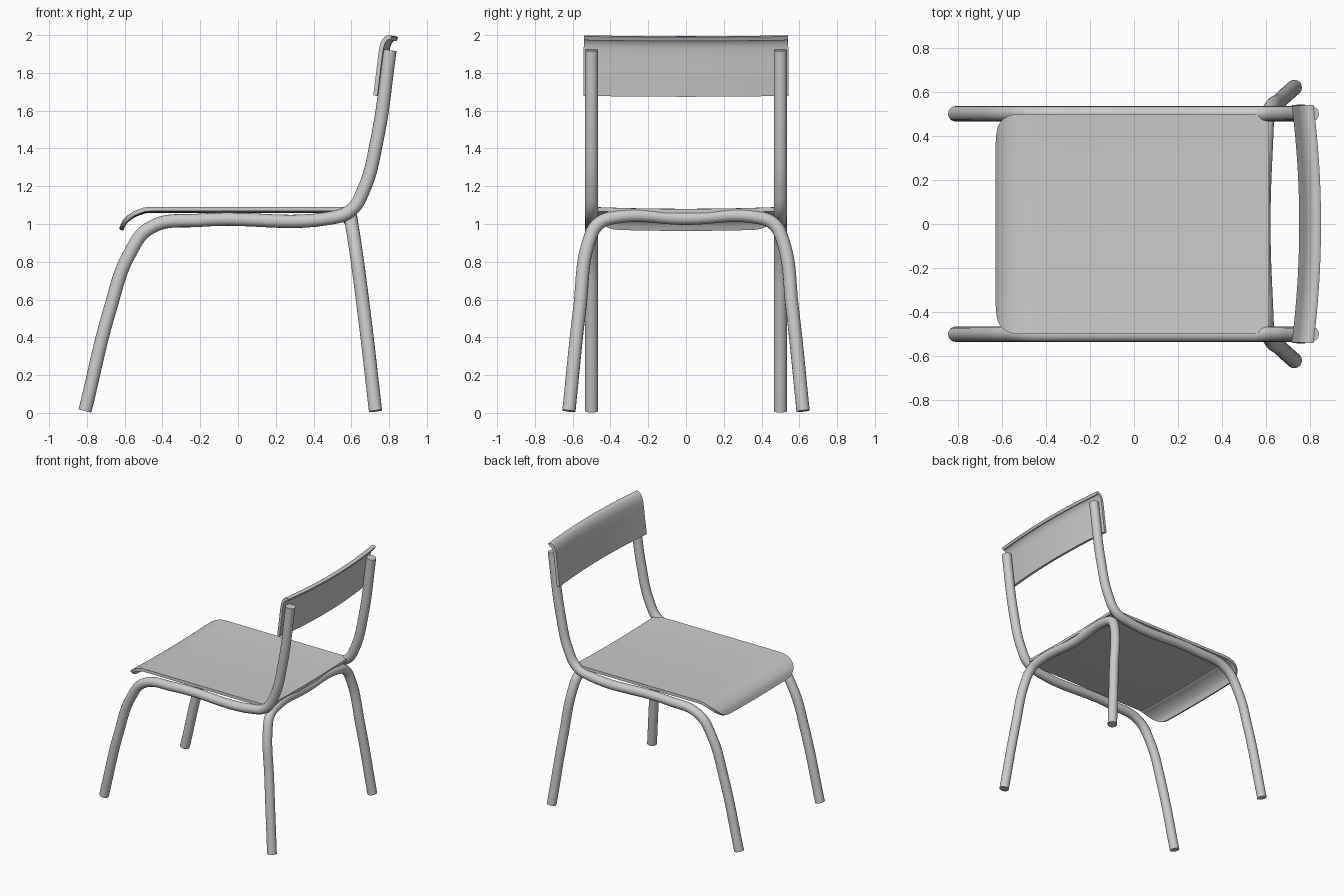
import bpy, bmesh, math

if "Cube" in bpy.data.objects:
    bpy.data.objects.remove(bpy.data.objects["Cube"])

TUBE_R = 0.035


def finish(ob):
    """Bake curve or modifiers to a mesh and smooth it, keeping rims sharp."""
    bpy.ops.object.select_all(action='DESELECT')
    ob.select_set(True)
    bpy.context.view_layer.objects.active = ob
    bpy.ops.object.convert(target='MESH')
    bpy.ops.object.shade_smooth_by_angle(angle=math.radians(40))


def tube(name, points):
    """Round capped tube through the given points."""
    cu = bpy.data.curves.new(name, 'CURVE')
    cu.dimensions = '3D'
    cu.bevel_depth = TUBE_R
    cu.bevel_resolution = 6
    cu.use_fill_caps = True
    cu.resolution_u = 10
    sp = cu.splines.new('BEZIER')
    sp.bezier_points.add(len(points) - 1)
    for bp, p in zip(sp.bezier_points, points):
        bp.co = p
        bp.handle_left_type = bp.handle_right_type = 'AUTO'
    ob = bpy.data.objects.new(name, cu)
    bpy.context.collection.objects.link(ob)
    finish(ob)


def smooth_profile(pts, n=6):
    """Catmull-Rom interpolation of an (x, z) profile."""
    out = []
    ext = [pts[0]] + pts + [pts[-1]]
    for a, b, c, d in zip(ext, ext[1:], ext[2:], ext[3:]):
        for i in range(n):
            t = i / n
            out.append(tuple(0.5 * (2*q + (r - p)*t + (2*p - 5*q + 4*r - s)*t*t
                             + (3*q - p - 3*r + s)*t**3) for p, q, r, s in zip(a, b, c, d)))
    return out + [pts[-1]]


def sheet(name, profile, half_width, shape, thickness, cols=24):
    """Thin panel: profile swept across y, with width varying along its length."""
    bm = bmesh.new()
    rows, dist, prev = [], 0.0, profile[0]
    for x, z in profile:
        dist += math.hypot(x - prev[0], z - prev[1])
        prev = (x, z)
        w = half_width(dist)
        row = []
        for j in range(cols + 1):
            v = 2 * j / cols - 1
            dx, dz = shape(v * w)
            row.append(bm.verts.new((x + dx, v * w, z + dz)))
        rows.append(row)
    for r0, r1 in zip(rows, rows[1:]):
        for j in range(cols):
            bm.faces.new((r0[j], r1[j], r1[j + 1], r0[j + 1]))
    bmesh.ops.recalc_face_normals(bm, faces=bm.faces)
    me = bpy.data.meshes.new(name)
    bm.to_mesh(me)
    bm.free()
    ob = bpy.data.objects.new(name, me)
    bpy.context.collection.objects.link(ob)
    mod = ob.modifiers.new('thickness', 'SOLIDIFY')
    mod.thickness = thickness
    mod.offset = 0
    finish(ob)


# Side frames: front leg, seat rail and back upright in one bent tube
side = [(-0.81, 0.01), (-0.677, 0.55), (-0.575, 0.84), (-0.465, 0.98), (-0.2, 1.02),
        (0.48, 1.03), (0.595, 1.07), (0.665, 1.18), (0.735, 1.44), (0.805, 1.92)]
for label, y in (("right", -0.5), ("left", 0.5)):
    tube(label + "_side_frame", [(x, y, z) for x, z in side])

# Rear legs: one splayed hoop under the back of the seat
half = [(0.728, 0.62, 0.01), (0.665, 0.563, 0.55), (0.615, 0.51, 0.92),
        (0.602, 0.465, 1.0), (0.597, 0.38, 1.035)]
hoop = half + [(0.585, 0, 1.03)] + [(x, -y, z) for x, y, z in reversed(half)]
tube("rear_leg_hoop", hoop)

# Seat: dished panel, front edge curled down with rounded corners
R = 0.14


def seat_width(d):
    k = max(0.0, R - d)
    return 0.5 - R + math.sqrt(R * R - k * k)


seat = smooth_profile([(-0.618, 0.978), (-0.598, 1.018), (-0.56, 1.05), (-0.51, 1.071),
                       (-0.45, 1.079), (-0.1, 1.079), (0.3, 1.079), (0.612, 1.079)], 8)
sheet("seat", seat, seat_width, lambda y: (0, -0.01 * (1 - (y / 0.5) ** 2)), 0.022)

# Backrest: bowed panel with its top edge rolled backwards
back = smooth_profile([(0.727, 1.68), (0.742, 1.8), (0.754, 1.9), (0.764, 1.95),
                       (0.78, 1.979), (0.797, 1.988), (0.81, 1.983)])
sheet("backrest", back, lambda d: 0.54,
      lambda y: (0.034 * (1 - (y / 0.54) ** 2), -0.005 * (1 - (y / 0.54) ** 2)), 0.022)
